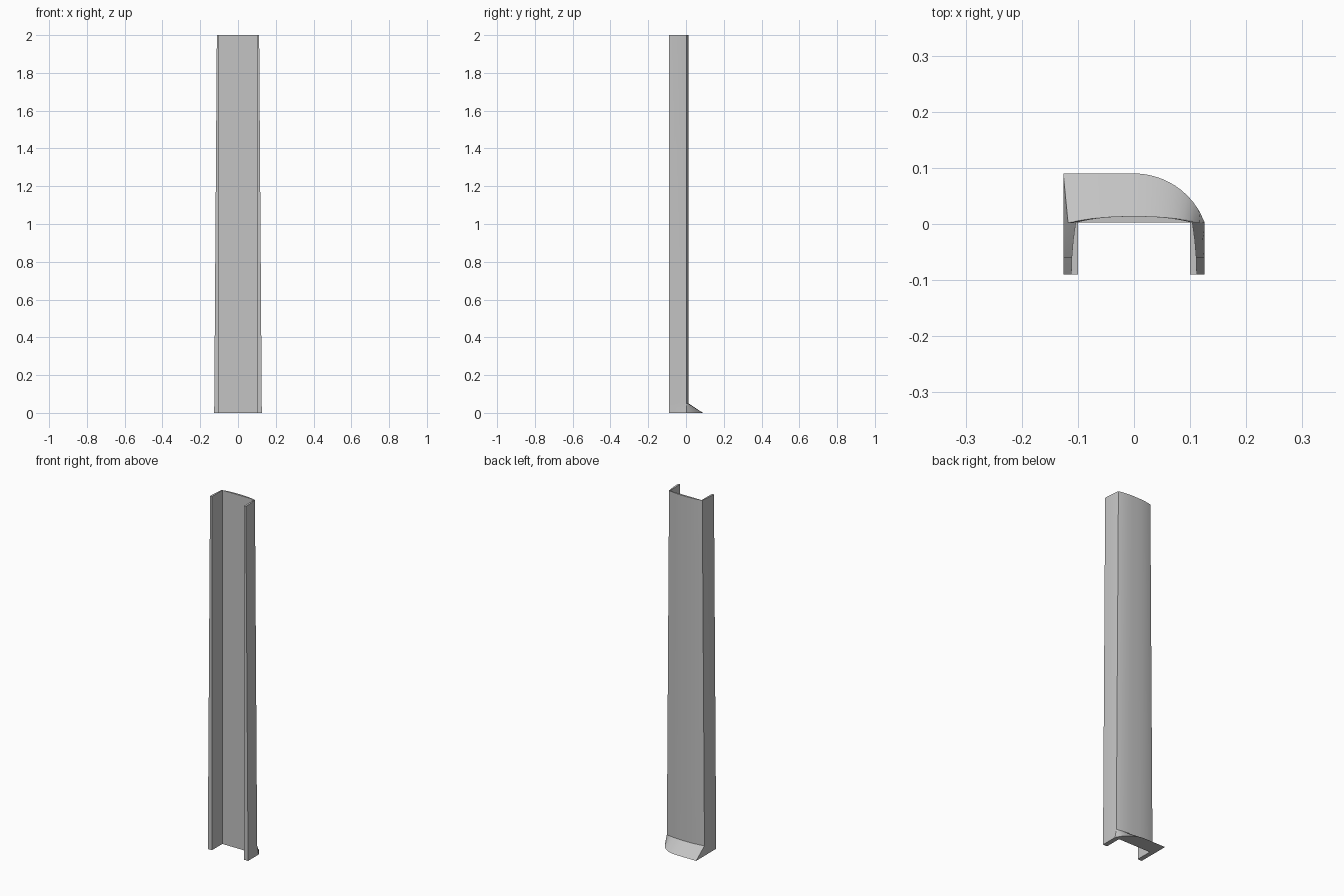
import bpy, bmesh, math

cube = bpy.data.objects.get("Cube")
if cube:
    bpy.data.objects.remove(cube, do_unlink=True)

FRONT, WEB, INNER = -0.09, 0.003, 0.10   # flange tips, web front, inner half width
STEPS = 24                               # divisions across the bowed back

grey = bpy.data.materials.new("light_grey")
grey.use_nodes = True
colour = (0.55, 0.55, 0.55, 1)
grey.diffuse_color = colour
grey.node_tree.nodes["Principled BSDF"].inputs["Base Color"].default_value = colour


def section(z, half, narrow, back):
    """Channel outline at height z; the sides narrow towards the back."""
    side = []
    for y in (FRONT, -0.06, -0.03, -0.005):
        f = (y - FRONT) / (WEB - FRONT)
        side.append((half - narrow * f * f, y))
    rim = half - narrow
    pts = [(-INNER, WEB), (-INNER, FRONT)]
    pts += [(-x, y) for x, y in side]
    for i in range(STEPS + 1):
        t = 2 * i / STEPS - 1
        pts.append((rim * t, back(t, rim)))
    pts += reversed(side)
    pts += [(INNER, FRONT), (INNER, WEB)]
    return [(x, y, z) for x, y in pts]


def bowed(t, rim):
    return WEB + 0.011 * (1 - abs(t) ** 2.5)


def flared(t, rim):
    # square on one half, circular arc on the other
    depth = 0.09 - WEB
    r = (rim * rim + depth * depth) / (2 * depth)
    x = max(t, 0) * rim
    return 0.09 - r + math.sqrt(r * r - x * x)


# Loft foot, top of the flare and upper end into one closed solid
bm = bmesh.new()
rings = [[bm.verts.new(p) for p in s] for s in (
    section(0, 0.126, 0, flared),
    section(0.05, 0.1256, 0.008, bowed),
    section(2, 0.112, 0.008, bowed))]
for low, high in zip(rings, rings[1:]):
    for i in range(len(low)):
        j = (i + 1) % len(low)
        bm.faces.new((low[i], low[j], high[j], high[i]))
bm.faces.new(rings[0])
bm.faces.new(rings[-1])
bmesh.ops.recalc_face_normals(bm, faces=bm.faces)
mesh = bpy.data.meshes.new("flared_channel")
bm.to_mesh(mesh)
bm.free()
mesh.materials.append(grey)

channel = bpy.data.objects.new("flared_channel", mesh)
bpy.context.collection.objects.link(channel)
bpy.ops.object.select_all(action='DESELECT')
channel.select_set(True)
bpy.context.view_layer.objects.active = channel
bpy.ops.object.shade_smooth_by_angle(angle=math.radians(30))
